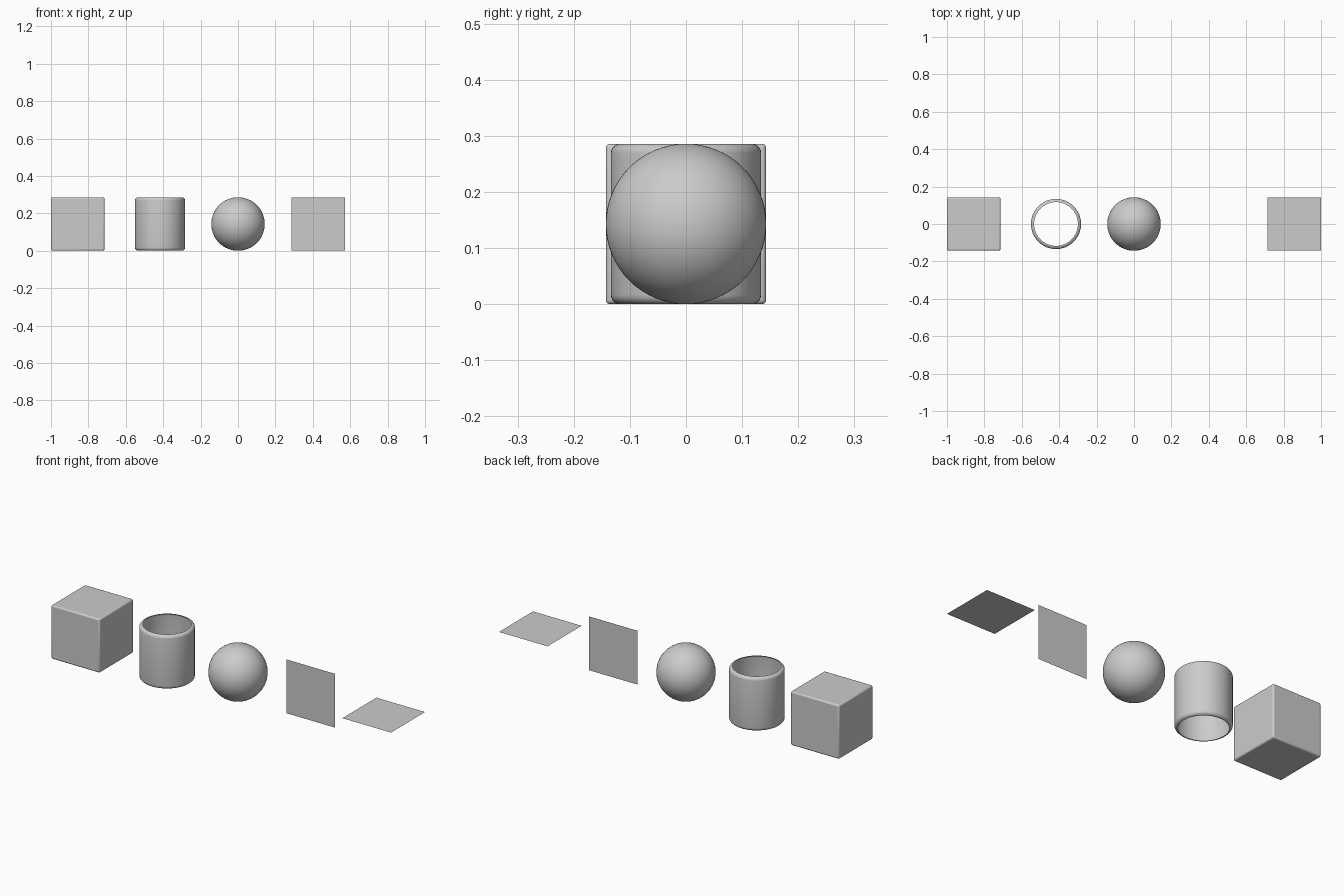
import bpy
import bmesh
import math

if "Cube" in bpy.data.objects:
    bpy.data.objects.remove(bpy.data.objects["Cube"])

SIZE = 0.286
HALF = SIZE / 2


def smooth(obj, angle=40):
    bpy.ops.object.select_all(action='DESELECT')
    obj.select_set(True)
    bpy.context.view_layer.objects.active = obj
    bpy.ops.object.shade_smooth_by_angle(angle=math.radians(angle))


def bevel(obj, width, segments):
    mod = obj.modifiers.new("rounded_edges", 'BEVEL')
    mod.width = width
    mod.segments = segments
    mod.limit_method = 'ANGLE'


def plane(name, x, rotation=(0, 0, 0)):
    bpy.ops.mesh.primitive_plane_add(size=SIZE, location=(x, 0, HALF), rotation=rotation)
    bpy.context.object.name = name


# Cube with slightly rounded edges
bpy.ops.mesh.primitive_cube_add(size=SIZE, location=(-1 + HALF, 0, HALF))
cube = bpy.context.object
cube.name = "rounded_cube"
bevel(cube, 0.008, 3)
smooth(cube)

# Open tube: wall rounded inwards at both ends
R, LIP, SEGMENTS, STEPS = 0.134, 0.017, 64, 5
arc = [(R - LIP + LIP * math.cos(a), HALF - LIP + LIP * math.sin(a))
       for a in (math.pi / 2 * i / STEPS for i in range(STEPS + 1))]
profile = [(r, -z) for r, z in reversed(arc)] + arc
bm = bmesh.new()
verts = [bm.verts.new((r, 0, z)) for r, z in profile]
edges = [bm.edges.new(pair) for pair in zip(verts, verts[1:])]
bmesh.ops.spin(bm, geom=verts + edges, axis=(0, 0, 1), cent=(0, 0, 0),
               angle=math.tau, steps=SEGMENTS)
bmesh.ops.remove_doubles(bm, verts=bm.verts, dist=1e-5)
bmesh.ops.recalc_face_normals(bm, faces=bm.faces)
# Make sure the normals of the open shell point outwards
face = max(bm.faces, key=lambda f: f.calc_area())
if face.normal.dot(face.calc_center_median()) < 0:
    bmesh.ops.reverse_faces(bm, faces=bm.faces)
mesh = bpy.data.meshes.new("open_tube")
bm.to_mesh(mesh)
bm.free()
tube = bpy.data.objects.new("open_tube", mesh)
tube.location = (-0.417, 0, HALF)
bpy.context.collection.objects.link(tube)
smooth(tube)

# Smooth sphere
bpy.ops.mesh.primitive_uv_sphere_add(segments=64, ring_count=32, radius=HALF,
                                     location=(0, 0, HALF))
sphere = bpy.context.object
sphere.name = "sphere"
smooth(sphere)

# Upright and flat square sheets
plane("upright_square", 0.428, (math.pi / 2, 0, 0))
plane("flat_square", 1 - HALF)
